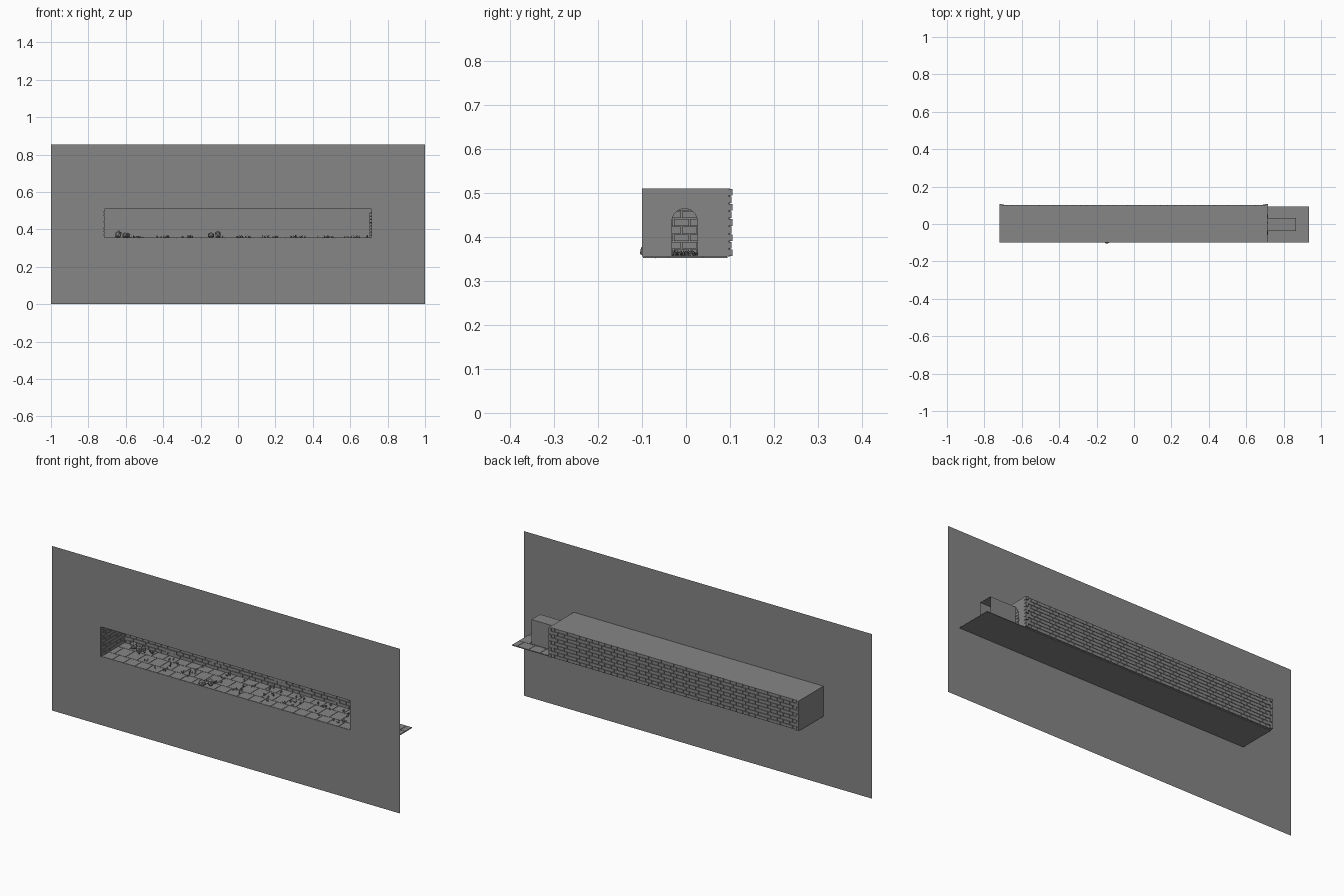
import bpy, bmesh, math, random
from mathutils import Vector, Matrix

if "Cube" in bpy.data.objects:
    bpy.data.objects.remove(bpy.data.objects["Cube"])
random.seed(4)

grey = bpy.data.materials.new("plain_grey")
grey.diffuse_color = (0.24, 0.24, 0.24, 1)
grey.use_nodes = True
grey.node_tree.nodes["Principled BSDF"].inputs["Base Color"].default_value = grey.diffuse_color

X0, X1, Y0, Y1, Z0, Z1 = -0.72, 0.715, -0.10, 0.10, 0.355, 0.51
AC, AZ, RI, RO = -0.003, 0.435, 0.029, 0.055     # arch centre, springing, radii


def finish(bm, name):
    me = bpy.data.meshes.new(name)
    bm.to_mesh(me)
    bm.free()
    me.materials.append(grey)
    ob = bpy.data.objects.new(name, me)
    bpy.context.collection.objects.link(ob)
    return ob


def box(bm, x0, x1, y0, y1, z0, z1, skip=0.0):
    """Axis-aligned block, optionally chamfered in size by a small taper."""
    m = Matrix.Translation(((x0 + x1) / 2, (y0 + y1) / 2, (z0 + z1) / 2)) @ \
        Matrix.Diagonal((x1 - x0, y1 - y0, z1 - z0, 1))
    bmesh.ops.create_cube(bm, size=1, matrix=m)


def face(bm, pts):
    bm.faces.new([bm.verts.new(p) for p in pts])


# Front panel with a rectangular window
bm = bmesh.new()
for a, b, c, d in ((-1, 1, 0, Z0), (-1, 1, Z1, 0.855), (-1, X0, Z0, Z1), (X1, 1, Z0, Z1)):
    face(bm, [(a, Y0, c), (b, Y0, c), (b, Y0, d), (a, Y0, d)])
finish(bm, "front_panel")

# Ceiling, left end and back sheets
bm = bmesh.new()
face(bm, [(X0, Y0, Z1), (X1, Y0, Z1), (X1, Y1, Z1), (X0, Y1, Z1)])
finish(bm, "ceiling")
bm = bmesh.new()
face(bm, [(X0, Y0, Z0), (X0, Y0, Z1), (X0, Y1, Z1), (X0, Y1, Z0)])
finish(bm, "left_end")
bm = bmesh.new()
face(bm, [(X0, 0.096, Z0), (X1, 0.096, Z0), (X1, 0.096, Z1), (X0, 0.096, Z1)])
finish(bm, "back_sheet")

# Right wall sheet with arched doorway
bm = bmesh.new()
arch = [(AC + RI * math.cos(t), AZ + RI * math.sin(t))
        for t in (math.pi * i / 12 for i in range(13))]
outline = [(Y0, Z0), (Y0, Z1), (0.096, Z1), (0.096, Z0), (AC + RI, Z0)] + arch + [(AC - RI, Z0)]
face(bm, [(X1, y, z) for y, z in outline])
finish(bm, "right_wall")

# Bricks of the back wall, visible on both sides
ROWS = 9
rh = (Z1 - Z0) / ROWS
bm = bmesh.new()
L = 0.036
for r in range(ROWS):
    z = Z0 + r * rh
    x = X0 - (L / 2 if r % 2 else 0)
    while x < X1 - 0.003:
        a, b = max(x, X0), min(x + L, X1)
        out = 0.003 if random.random() < 0.06 else 0
        box(bm, a + 0.001, b - 0.001, 0.091 - out, 0.1005, z + 0.001, z + rh - 0.001)
        x += L
finish(bm, "back_wall_bricks")

# Bricks lining the left end
bm = bmesh.new()
for r in range(ROWS):
    z = Z0 + r * rh
    y = Y0 - (L / 2 if r % 2 else 0)
    while y < 0.09:
        a, b = max(y, Y0), min(y + L, 0.095)
        box(bm, X0 + 0.0005, X0 + 0.005, a + 0.001, b - 0.001, z + 0.001, z + rh - 0.001)
        y += L
finish(bm, "left_wall_bricks")

# Corner stones at both back corners, alternately long and short
bm = bmesh.new()
for r in range(ROWS):
    z = Z0 + r * rh
    w = 0.024 if r % 2 else 0.012
    o = 0.106 if r % 2 == 0 else 0.103
    for a, b in ((X0, X0 + w), (X1 - w, X1 + 0.002)):
        box(bm, a, b, 0.089, o, z + 0.001, z + rh - 0.001)
finish(bm, "corner_stones")

# Doorway stones: jambs and arch wedges
bm = bmesh.new()
n = 5
h = (AZ - Z0) / n
for s in (-1, 1):
    for i in range(n):
        ro = RO if i % 2 else RO - 0.003
        a, b = sorted((AC + s * RI, AC + s * ro))
        box(bm, 0.704, X1 + 0.002, a, b, Z0 + i * h + 0.001, Z0 + (i + 1) * h - 0.001)
for i in range(9):
    t0, t1 = math.pi * (i + 0.06) / 9, math.pi * (i + 0.94) / 9
    ring = [(AC + r * math.cos(t), AZ + r * math.sin(t))
            for r, t in ((RI, t0), (RO, t0), (RO, t1), (RI, t1))]
    lo = [bm.verts.new((0.704, y, z)) for y, z in ring]
    hi = [bm.verts.new((X1 + 0.002, y, z)) for y, z in ring]
    bm.faces.new(lo[::-1])
    bm.faces.new(hi)
    for k in range(4):
        j = (k + 1) % 4
        bm.faces.new((lo[k], lo[j], hi[j], hi[k]))
finish(bm, "doorway_stones")

# Open-ended passage behind the doorway
bm = bmesh.new()
ya, yb, zt, xe = -0.038, 0.033, 0.483, 0.865
face(bm, [(X1, ya, Z0), (xe, ya, Z0), (xe, ya, zt), (X1, ya, zt)])
face(bm, [(X1, yb, Z0), (X1, yb, zt), (xe, yb, zt), (xe, yb, Z0)])
face(bm, [(X1, ya, zt), (xe, ya, zt), (xe, yb, zt), (X1, yb, zt)])
finish(bm, "passage")

# Floor base and paving slabs
bm = bmesh.new()
box(bm, X0, 0.935, -0.098, 0.094, 0.352, 0.3545)
finish(bm, "floor_base")
bm = bmesh.new()
for j, (ya, yb) in enumerate(((-0.098, -0.038), (-0.038, 0.038), (0.038, 0.094))):
    x = X0 - (0.03 if j % 2 else 0)
    while x < 0.93:
        box(bm, max(x, X0) + 0.001, min(x + 0.065, 0.935) - 0.001,
            ya + 0.001, yb - 0.001, 0.354, 0.3562)
        x += 0.065
finish(bm, "paving_slabs")

# Grass tufts in clusters along the floor, and a few in the doorway
bm = bmesh.new()


def tuft(x, y):
    for k in range(5):
        t = random.uniform(0, math.tau)
        d = Vector((math.cos(t), math.sin(t), 0))
        p = Vector((x, y, 0.355)) + d * random.uniform(0, 0.005)
        side = Vector((-d.y, d.x, 0)) * 0.0018
        tip = p + d * 0.005 + Vector((0, 0, random.uniform(0.009, 0.018)))
        face(bm, [p - side, p + side, tip])


for c in range(9):
    cx = -0.55 + c * 0.145
    for k in range(9):
        tuft(cx + random.uniform(-0.04, 0.04), random.uniform(-0.07, 0.08))
for k in range(6):
    tuft(0.69, -0.025 + k * 0.009)
finish(bm, "grass")

# Rounded boulders in two groups
bm = bmesh.new()
for x, y, r, hgt in ((-0.64, 0.06, 0.019, 0.04), (-0.605, 0.05, 0.016, 0.03),
                     (-0.59, 0.065, 0.013, 0.026),
                     (-0.145, -0.088, 0.019, 0.03), (-0.108, -0.07, 0.016, 0.04)):
    m = Matrix.Translation((x, y, Z0 + hgt * 0.45)) @ \
        Matrix.Rotation(random.uniform(0, 3), 4, 'Z') @ Matrix.Diagonal((r, r, hgt * 0.55, 1))
    bmesh.ops.create_icosphere(bm, subdivisions=1, radius=1, matrix=m)
finish(bm, "boulders")
